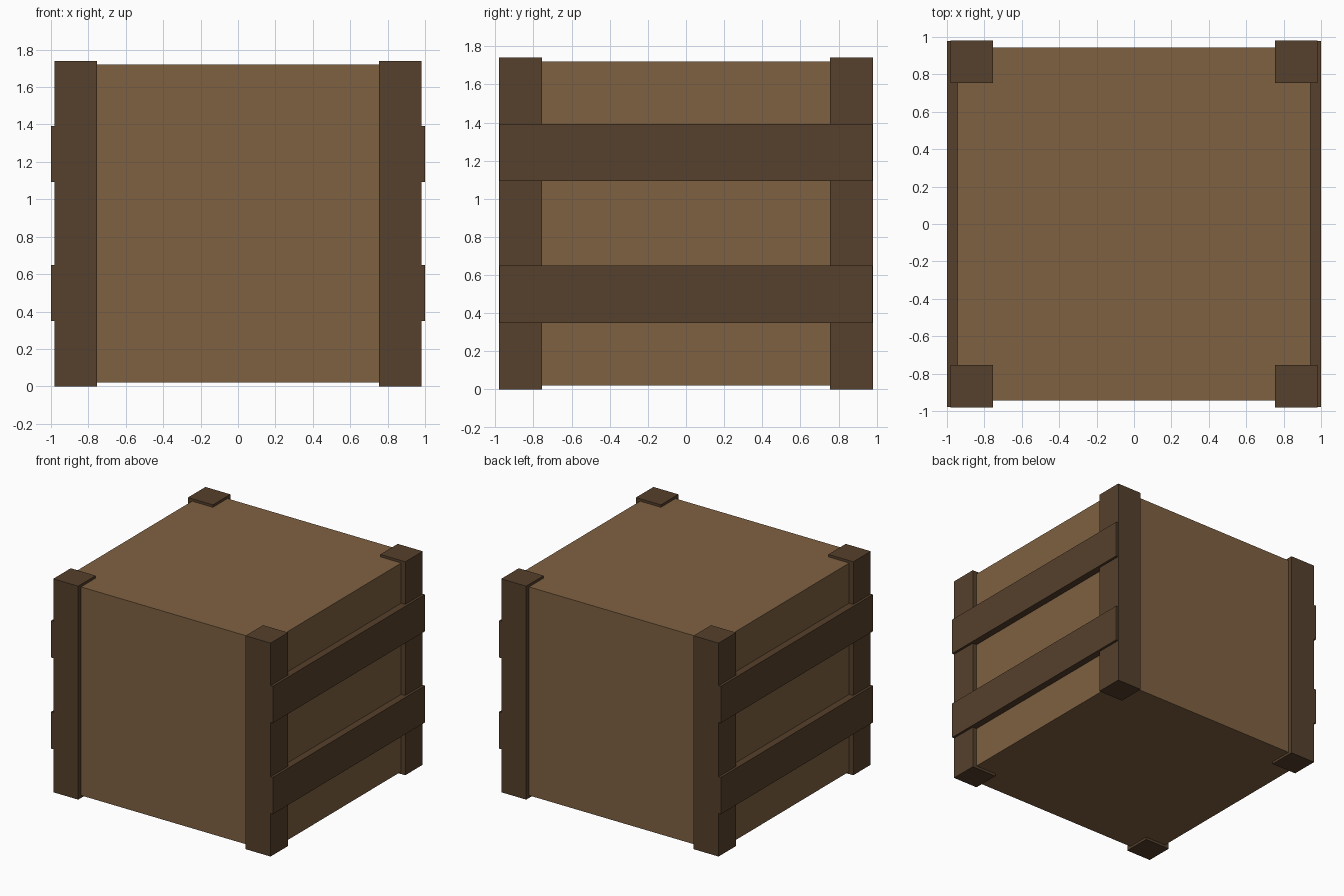
import bpy

cube = bpy.data.objects.get("Cube")
if cube:
    bpy.data.objects.remove(cube, do_unlink=True)


def make_material(name, color):
    mat = bpy.data.materials.new(name)
    mat.use_nodes = True
    mat.diffuse_color = color
    mat.node_tree.nodes["Principled BSDF"].inputs["Base Color"].default_value = color
    return mat


def box(name, low, high, mat):
    """Box between two opposite corners."""
    center = [(a + b) / 2 for a, b in zip(low, high)]
    bpy.ops.mesh.primitive_cube_add(size=1, location=center)
    obj = bpy.context.object
    obj.name = name
    obj.scale = [b - a for a, b in zip(low, high)]
    bpy.ops.object.transform_apply(location=False, rotation=False, scale=True)
    obj.data.materials.append(mat)
    return obj


light_wood = make_material("light wood", (0.212, 0.120, 0.054, 1))
dark_wood = make_material("dark wood", (0.092, 0.052, 0.025, 1))

# Crate body
box("crate_body", (-0.943, -0.943, 0.02), (0.943, 0.943, 1.72), light_wood)

# Corner posts, slightly taller than the body
inner, outer, height = 0.755, 0.98, 1.74
for x_side, side in ((-1, "right"), (1, "left")):
    for y_side, end in ((-1, "front"), (1, "back")):
        xs = sorted((x_side * inner, x_side * outer))
        ys = sorted((y_side * inner, y_side * outer))
        box(f"{end}_{side}_post", (xs[0], ys[0], 0), (xs[1], ys[1], height), dark_wood)

    # Side slats, standing just proud of the posts
    xs = sorted((x_side * 0.93, x_side * 1.0))
    for level, bottom, top in (("lower", 0.35, 0.65), ("upper", 1.093, 1.393)):
        box(f"{level}_{side}_slat", (xs[0], -0.979, bottom), (xs[1], 0.979, top), dark_wood)
